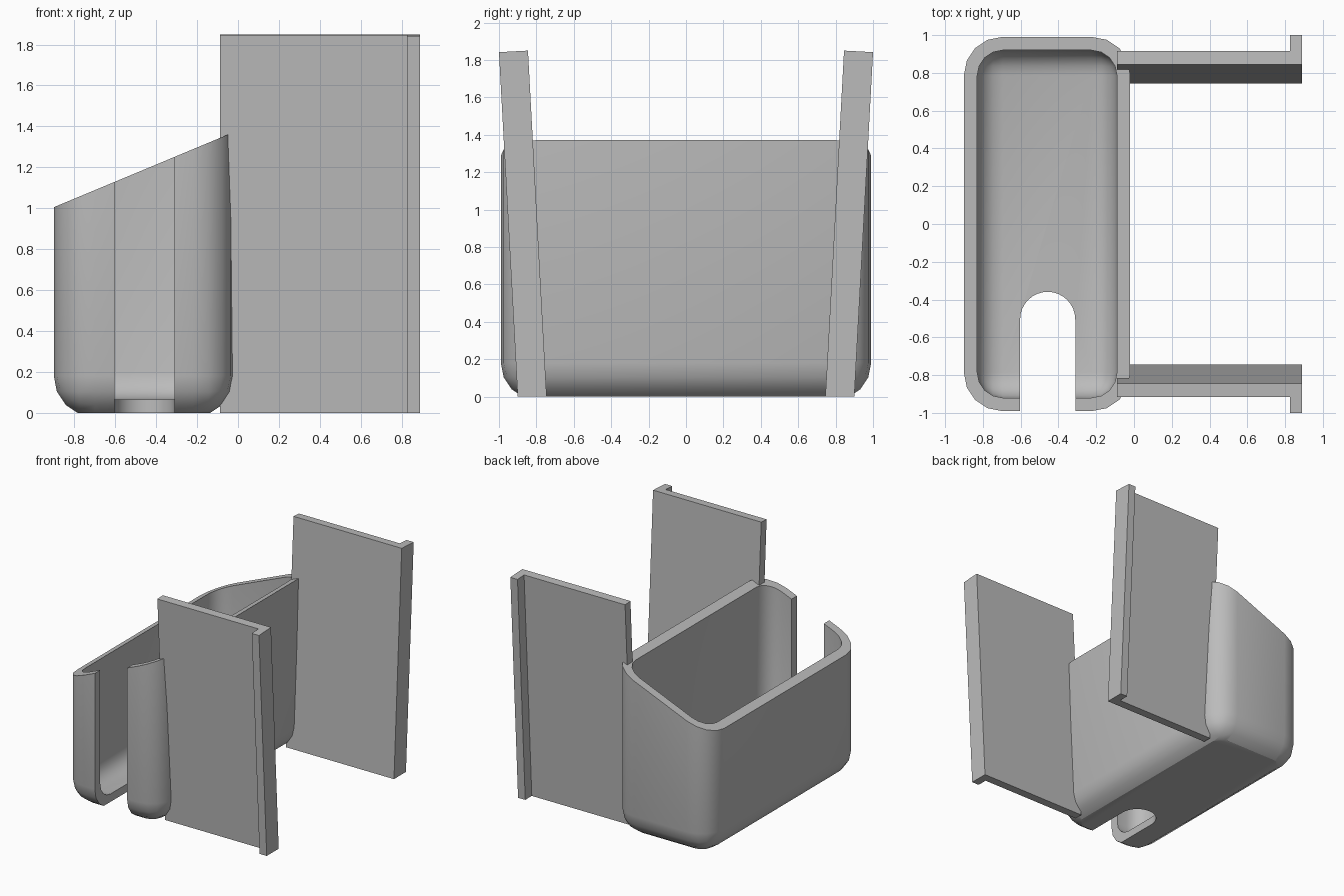
import bpy, bmesh, math
from mathutils import Vector

if "Cube" in bpy.data.objects:
    bpy.data.objects.remove(bpy.data.objects["Cube"])

grey = bpy.data.materials.new("plain_grey")
grey.diffuse_color = (0.5, 0.5, 0.5, 1)
grey.use_nodes = True
grey.node_tree.nodes["Principled BSDF"].inputs["Base Color"].default_value = grey.diffuse_color


def finish(name, bm):
    bmesh.ops.recalc_face_normals(bm, faces=bm.faces[:])
    me = bpy.data.meshes.new(name)
    bm.to_mesh(me)
    bm.free()
    me.materials.append(grey)
    ob = bpy.data.objects.new(name, me)
    bpy.context.collection.objects.link(ob)
    return ob


def rounded_box(lo, hi, radius):
    """Box between two corners with every edge rounded."""
    bm = bmesh.new()
    bmesh.ops.create_cube(bm, size=1)
    for v in bm.verts:
        v.co = Vector([(a + b) / 2 + c * (b - a) for a, b, c in zip(lo, hi, v.co)])
    bmesh.ops.bevel(bm, geom=bm.edges[:], offset=radius, segments=4,
                    profile=0.5, affect='EDGES')
    return bm


def slice_off(bm, point, normal):
    """Remove everything on the normal side of a plane and cap the cut."""
    res = bmesh.ops.bisect_plane(bm, geom=bm.verts[:] + bm.edges[:] + bm.faces[:],
                                 plane_co=point, plane_no=normal, clear_outer=True)
    cut = [e for e in res["geom_cut"] if isinstance(e, bmesh.types.BMEdge)]
    bmesh.ops.contextual_create(bm, geom=cut)


def prism(profile, bottom, top):
    """Closed prism; bottom and top map a profile point to a 3D point."""
    bm = bmesh.new()
    a = [bm.verts.new(bottom(x, y)) for x, y in profile]
    b = [bm.verts.new(top(x, y)) for x, y in profile]
    bm.faces.new(a)
    bm.faces.new(b)
    for i in range(len(a)):
        j = (i + 1) % len(a)
        bm.faces.new((a[i], a[j], b[j], b[i]))
    return bm


def subtract(ob, cutter):
    mod = ob.modifiers.new("cut", 'BOOLEAN')
    mod.operation = 'DIFFERENCE'
    mod.solver = 'EXACT'
    mod.object = cutter
    bpy.context.view_layer.objects.active = ob
    bpy.ops.object.modifier_apply(modifier=mod.name)
    bpy.data.objects.remove(cutter)


# Holder cup: rounded block with flat base and sloping rim
bm = rounded_box((-0.90, -0.99, -0.02), (-0.02, 0.99, 2.0), 0.2)
slice_off(bm, (0, 0, 0), (0, 0, -1))
slice_off(bm, (-0.90, 0, 1.005), Vector((-0.417, 0, 1)).normalized())
cup = finish("holder_cup", bm)

# Hollow inside
subtract(cup, finish("cavity_cutter",
                     rounded_box((-0.83, -0.92, 0.065), (-0.09, 0.92, 2.5), 0.135)))

# Round-ended slot through front wall and floor
cx, cy, r = -0.457, -0.505, 0.146
slot = [(cx - r, -1.3), (cx + r, -1.3)]
slot += [(cx + r * math.cos(math.pi * i / 16), cy + r * math.sin(math.pi * i / 16))
         for i in range(17)]
subtract(cup, finish("slot_cutter", prism(slot, lambda x, y: (x, y, -1),
                                          lambda x, y: (x, y, 3))))

bpy.ops.object.select_all(action='DESELECT')
cup.select_set(True)
bpy.context.view_layer.objects.active = cup
bpy.ops.object.shade_smooth_by_angle(angle=math.radians(30))

# Side arms: outward-leaning plates with an outer lip at the far end
arm = [(-0.089, 0), (0.89, 0), (0.89, 0.155), (0.825, 0.155), (0.825, 0.07), (-0.089, 0.07)]
for side, name in ((-1, "front_arm"), (1, "back_arm")):
    finish(name, prism(arm,
                       lambda x, t: (x, side * (0.745 + t), 0),
                       lambda x, t: (x, side * (0.845 + t), 1.85 - 0.054 * t)))
